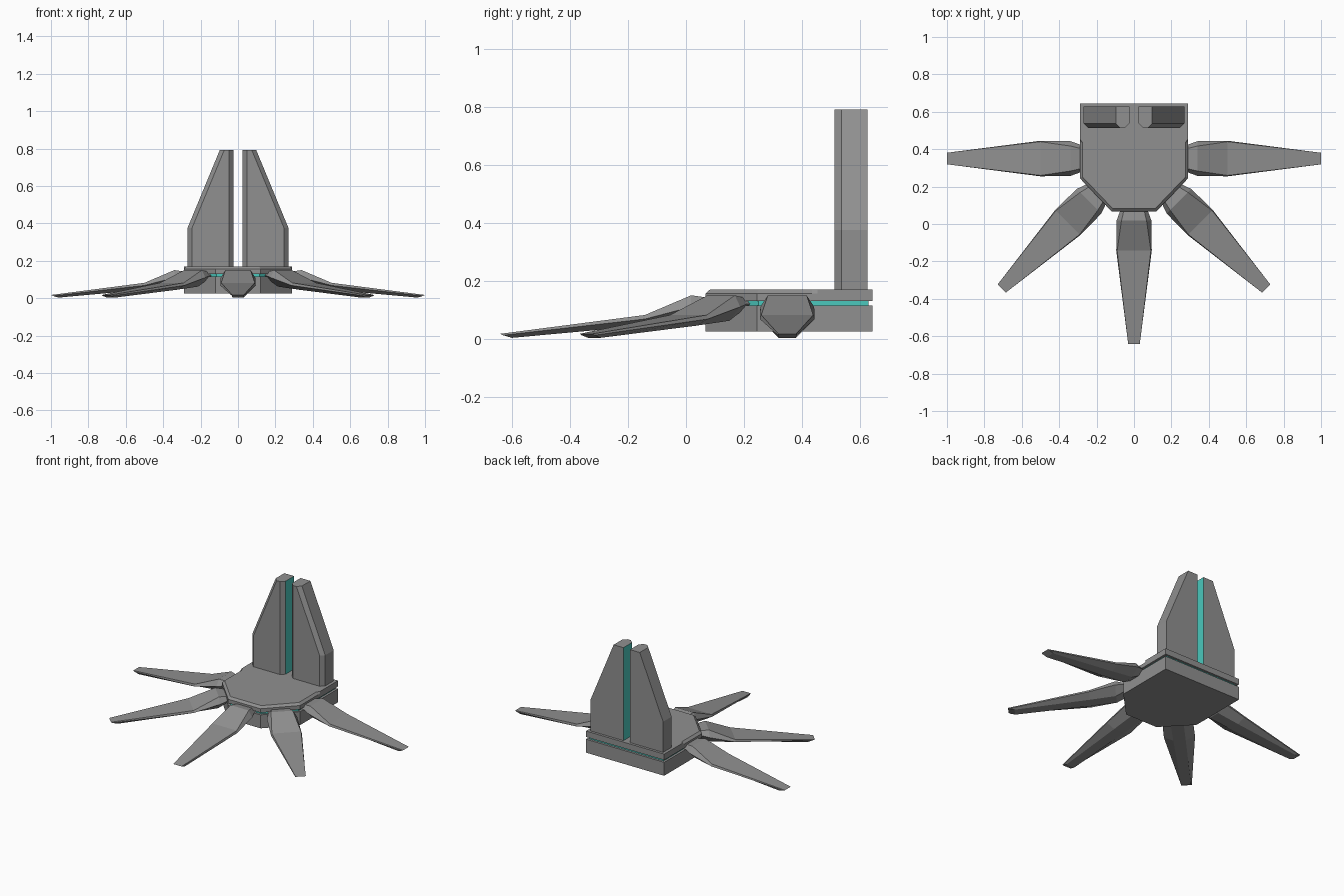
import bpy, bmesh
from math import radians
from mathutils import Matrix

cube = bpy.data.objects.get("Cube")
if cube:
    bpy.data.objects.remove(cube, do_unlink=True)


def material(name, color):
    m = bpy.data.materials.new(name)
    m.use_nodes = True
    m.diffuse_color = color
    m.node_tree.nodes["Principled BSDF"].inputs["Base Color"].default_value = color
    return m


grey = material("stone_grey", (0.28, 0.28, 0.28, 1))
cyan = material("glow_cyan", (0.07, 0.58, 0.51, 1))


def loft(name, rings, mats, matrix=None, rule=None):
    """Skin a list of equally long point rings and cap both ends."""
    bm = bmesh.new()
    loops = [[bm.verts.new(p) for p in ring] for ring in rings]
    n = len(loops[0])
    for a, b in zip(loops, loops[1:]):
        for i in range(n):
            j = (i + 1) % n
            bm.faces.new((a[i], a[j], b[j], b[i]))
    bm.faces.new(loops[0][::-1])
    bm.faces.new(loops[-1])
    if matrix:
        bm.transform(matrix)
    bmesh.ops.recalc_face_normals(bm, faces=bm.faces[:])
    if rule:
        for f in bm.faces:
            f.material_index = rule(f)
    mesh = bpy.data.meshes.new(name)
    bm.to_mesh(mesh)
    bm.free()
    for m in mats:
        mesh.materials.append(m)
    obj = bpy.data.objects.new(name, mesh)
    bpy.context.collection.objects.link(obj)
    return obj


def outline(half, z):
    """Mirror a half outline in x and place it at height z."""
    full = half + [(-x, y) for x, y in reversed(half)]
    return [(x, y, z) for x, y in full]


# Platform: base block, glowing seam and bevelled top plate
edge = [(0.29, 0.645), (0.29, 0.455), (0.29, 0.435), (0.29, 0.245), (0.12, 0.068)]
seam = [(0.275, 0.63), (0.275, 0.25), (0.114, 0.083)]
bevel = [(0.29, 0.645), (0.29, 0.455), (0.275, 0.435), (0.275, 0.251), (0.114, 0.083)]
base = [edge[0], edge[3], edge[4]]
loft("base_block", [outline(base, 0.025), outline(base, 0.115)], [grey])
loft("glow_seam", [outline(seam, 0.11), outline(seam, 0.135)], [cyan])
loft("top_plate", [outline(edge, 0.13), outline(edge, 0.156), outline(bevel, 0.17)], [grey])


# Twin towers with chamfered front edges and glowing inner faces
def tower_ring(side, outer, z):
    inner, c, front, back = 0.024, 0.024, 0.514, 0.628
    plan = [(inner, back), (outer, back), (outer, front + c), (outer - c, front),
            (inner + c, front), (inner, front + c)]
    return [(side * x, y, z) for x, y in plan]


for side, label in ((1, "left"), (-1, "right")):
    rings = [tower_ring(side, x, z) for x, z in ((0.27, 0.165), (0.27, 0.375), (0.097, 0.793))]
    loft(label + "_tower", rings, [grey, cyan],
         rule=lambda f, s=side: int(f.normal.x * s < -0.99))


# Legs: hexagonal sections given as (distance, half width, height) for top, middle, bottom
def leg_ring(top, mid, low):
    right = [top, mid, low]
    left = [(s, -w, z) for s, w, z in reversed(right)]
    return right + left


leg_rings = [
    leg_ring((-0.03, 0.055, 0.14), (-0.03, 0.075, 0.12), (-0.03, 0.04, 0.1)),
    leg_ring((0.0, 0.055, 0.143), (0.0, 0.075, 0.12), (0.0, 0.04, 0.09)),
    leg_ring((0.05, 0.067, 0.15), (0.05, 0.093, 0.11), (0.05, 0.04, 0.062)),
    leg_ring((0.21, 0.09, 0.082), (0.21, 0.095, 0.068), (0.21, 0.038, 0.045)),
    leg_ring((0.71, 0.031, 0.017), (0.70, 0.032, 0.012), (0.67, 0.03, 0.003)),
]
legs = [("left_leg", 0.29, 0.35, 0), ("front_left_leg", 0.205, 0.157, -45),
        ("front_leg", 0.0, 0.068, -90), ("front_right_leg", -0.205, 0.157, -135),
        ("right_leg", -0.29, 0.35, 180)]
for name, x, y, angle in legs:
    place = Matrix.Translation((x, y, 0)) @ Matrix.Rotation(radians(angle), 4, "Z")
    loft(name, leg_rings, [grey], place)
